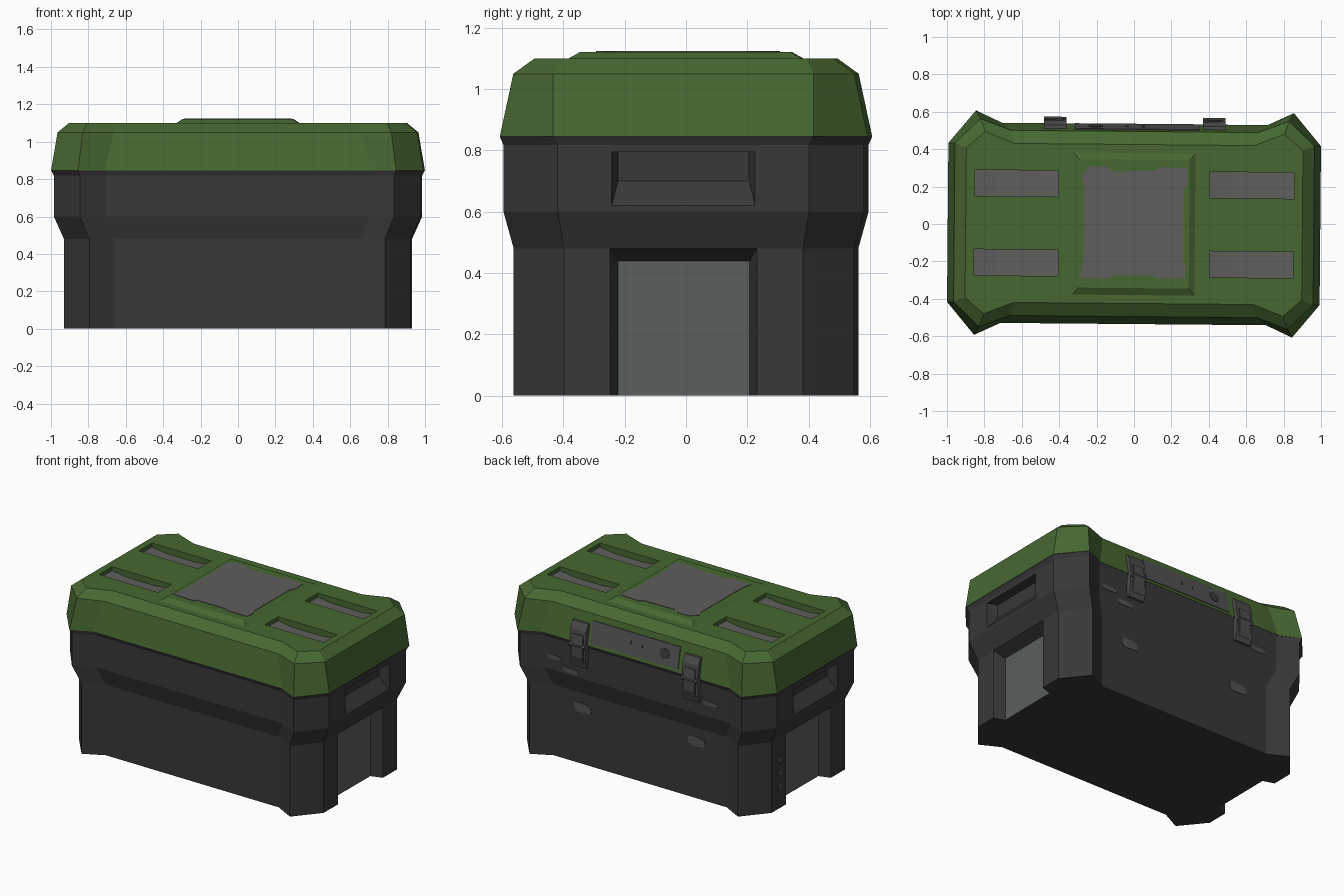
import bpy, bmesh, math
from mathutils import Matrix, Vector

if "Cube" in bpy.data.objects:
    bpy.data.objects.remove(bpy.data.objects["Cube"])


def material(name, rgb):
    m = bpy.data.materials.new(name)
    lin = [((c / 255 + 0.055) / 1.055) ** 2.4 if c > 10 else c / 255 / 12.92 for c in rgb]
    m.diffuse_color = (*lin, 1)
    m.use_nodes = True
    m.node_tree.nodes["Principled BSDF"].inputs["Base Color"].default_value = m.diffuse_color
    return m


GREEN = material("olive_green", (70, 104, 49))
DARK = material("charcoal", (56, 56, 56))
GREY = material("worn_grey", (94, 95, 93))
PANEL = material("grey_green", (90, 96, 91))
STEEL = material("latch_grey", (76, 76, 77))
LABEL = material("label_grey", (82, 82, 82))


def finish(name, bm, mat):
    bmesh.ops.recalc_face_normals(bm, faces=bm.faces)
    me = bpy.data.meshes.new(name)
    bm.to_mesh(me)
    bm.free()
    ob = bpy.data.objects.new(name, me)
    bpy.context.collection.objects.link(ob)
    if mat:
        me.materials.append(mat)
    return ob


def loft(name, rings, mat):
    """Skin closed rings of equal length and cap both ends."""
    bm = bmesh.new()
    vs = [[bm.verts.new(p) for p in r] for r in rings]
    n = len(vs[0])
    for a, b in zip(vs, vs[1:]):
        for i in range(n):
            j = (i + 1) % n
            bm.faces.new((a[i], a[j], b[j], b[i]))
    bm.faces.new(vs[0][::-1])
    bm.faces.new(vs[-1])
    return finish(name, bm, mat)


def prism(name, pts, vec, mat):
    """Extrude a flat polygon along a vector."""
    return loft(name, [pts, [Vector(p) + Vector(vec) for p in pts]], mat)


def cut(target, cutters):
    for c in cutters:
        c.hide_render = True
        m = target.modifiers.new("cut", 'BOOLEAN')
        m.operation, m.solver, m.object = 'DIFFERENCE', 'EXACT', c
        bpy.context.view_layer.objects.active = target
        bpy.ops.object.modifier_apply(modifier=m.name)
        bpy.data.objects.remove(c)


def outline(z, X, a, b, Y, c, D):
    """Crate outline: end wall X, chamfer (X,a)-(b,Y), long wall set in at (c,D)."""
    q = [(X, a), (b, Y), (c, D)]
    pts = q + [(-x, y) for x, y in q[::-1]]
    pts += [(-x, -y) for x, y in pts]
    return [(x, y, z) for x, y in pts]


def rect_x(x, y, z0, z1):
    return [(x, -y, z0), (x, y, z0), (x, y, z1), (x, -y, z1)]


def rect_z(z, x, y):
    return [(-x, -y, z), (x, -y, z), (x, y, z), (-x, y, z)]


# body
body = loft("body", [
    outline(0.00, .927, .39, .79, .555, .655, .485),
    outline(0.48, .927, .39, .79, .555, .655, .485),
    outline(0.60, .981, .41, .84, .588, .705, .522),
    outline(0.818, .981, .41, .84, .588, .705, .522),
    outline(0.845, .994, .42, .85, .60, .71, .533)], DARK)

# end recesses: tall lower bay and handle pocket on both ends
cutters = []
for s in (1, -1):
    cutters.append(loft("bay_cutter", [
        rect_x(s * .847, .214, -.1, .44),
        rect_x(s * .947, .246, -.1, .49)], None))
    cutters.append(loft("pocket_cutter", [
        rect_x(s * .915, .214, .70, .795),
        rect_x(s * .981, .234, .62, .795),
        rect_x(s * 1.05, .234, .62, .795)], None))
cut(body, cutters)
for s in (1, -1):
    prism("end_bay_panel", rect_x(s * .846, .214, .001, .44), (s * .005, 0, 0), PANEL)

# lid
lid = loft("lid", [
    outline(0.845, .996, .425, .85, .60, .71, .535),
    outline(1.05, .961, .425, .825, .556, .66, .495),
    outline(1.10, .90, .40, .80, .487, .64, .425)], GREEN)

# lid slots with a bowed grey floor
floor = [(.405, 1.070), (.52, 1.055), (.74, 1.055), (.853, 1.070)]
cutters = []
for sx in (1, -1):
    for y0 in (.142, -.282):
        prof = [(sx * x, y0, z) for x, z in floor]
        ends = [(sx * .853, y0, 1.2), (sx * .405, y0, 1.2)]
        cutters.append(prism("slot_cutter", prof + ends, (0, .14, 0), None))
        low = [(x, y, z - .003) for x, y, z in prof]
        high = [(x, y, z + .003) for x, y, z in prof]
        prism("lid_slot_floor", low + high[::-1], (0, .14, 0), GREY)
cut(lid, cutters)

# raised centre panel with a worn grey patch
loft("lid_centre_panel", [rect_z(1.095, .326, .38), rect_z(1.10, .326, .38),
                          rect_z(1.121, .295, .343)], GREEN)
patch = [(-.285, -.29), (-.13, -.295), (-.11, -.275), (.10, -.275), (.13, -.29),
         (.275, -.29), (.28, -.23), (.265, -.20), (.265, .18), (.285, .22),
         (.28, .30), (.14, .305), (.11, .285), (-.11, .28), (-.15, .305),
         (-.24, .305), (-.285, .26), (-.27, .20), (-.27, -.20)]
prism("lid_centre_patch", [(x, y, 1.119) for x, y in patch], (0, 0, .005), GREY)


# name-plate area on the back wall of the lid, following its slope
def wall(x, z):
    return (x, .535 - (z - .845) * .04 / .205 - .001, z)


prism("back_plate", [wall(x, z) for x, z in
                     ((-.32, .865), (.345, .865), (.345, 1.01), (-.32, 1.01))],
      (0, .006, 0), LABEL)
for x, z, rx, rz in ((-.21, .94, .037, .035), (.045, .945, .008, .014), (-.04, .94, .006, .01)):
    dot = [wall(x + rx * math.cos(i * math.pi / 4), z + rz * math.sin(i * math.pi / 4))
           for i in range(8)]
    prism("back_plate_spot", dot, (0, .009, 0), DARK)

# latches: bent strap, raised grip and a hinge bar
strap = [(.49, .985), (.525, .985), (.548, .94), (.556, .86), (.554, .74),
         (.538, .685), (.515, .685), (.515, .84), (.50, .92)]
grip = [(.535, .91), (.557, .91), (.566, .85), (.564, .76), (.55, .72), (.53, .72)]
hinge = [(.52, .815), (.56, .82), (.57, .835), (.56, .85), (.52, .855)]
for s in (1, -1):
    c = s * .425
    for name, prof, w in (("latch_strap", strap, .12), ("latch_grip", grip, .085),
                          ("latch_hinge", hinge, .12)):
        prism(name, [(c - w / 2, y, z) for y, z in prof], (w, 0, 0), STEEL)

# worn labels on the back wall
for x, z, y, w, h in ((.625, .69, .522, .11, .03), (.50, .63, .522, .12, .035),
                      (.435, .38, .485, .13, .065), (-.43, .385, .485, .13, .065),
                      (-.56, .69, .522, .11, .03)):
    shape = [(-.5, -.2), (-.3, -.5), (.5, -.4), (.45, .3), (.1, .5), (-.5, .5)]
    prism("back_label", [(x - u * w, y - .002, z + v * h) for u, v in shape],
          (0, .005, 0), LABEL)

# three small marks on the left end
for z in (.15, .24, .33):
    prism("end_mark", [(-.925, .305 + .02 * math.cos(i * math.pi / 3),
                        z + .02 * math.sin(i * math.pi / 3)) for i in range(6)],
          (-.005, 0, 0), LABEL)

# the whole crate sits turned by half a degree
turn = Matrix.Rotation(math.radians(-0.5), 4, 'Z')
for ob in bpy.data.objects:
    if ob.type == 'MESH':
        ob.data.transform(turn)
